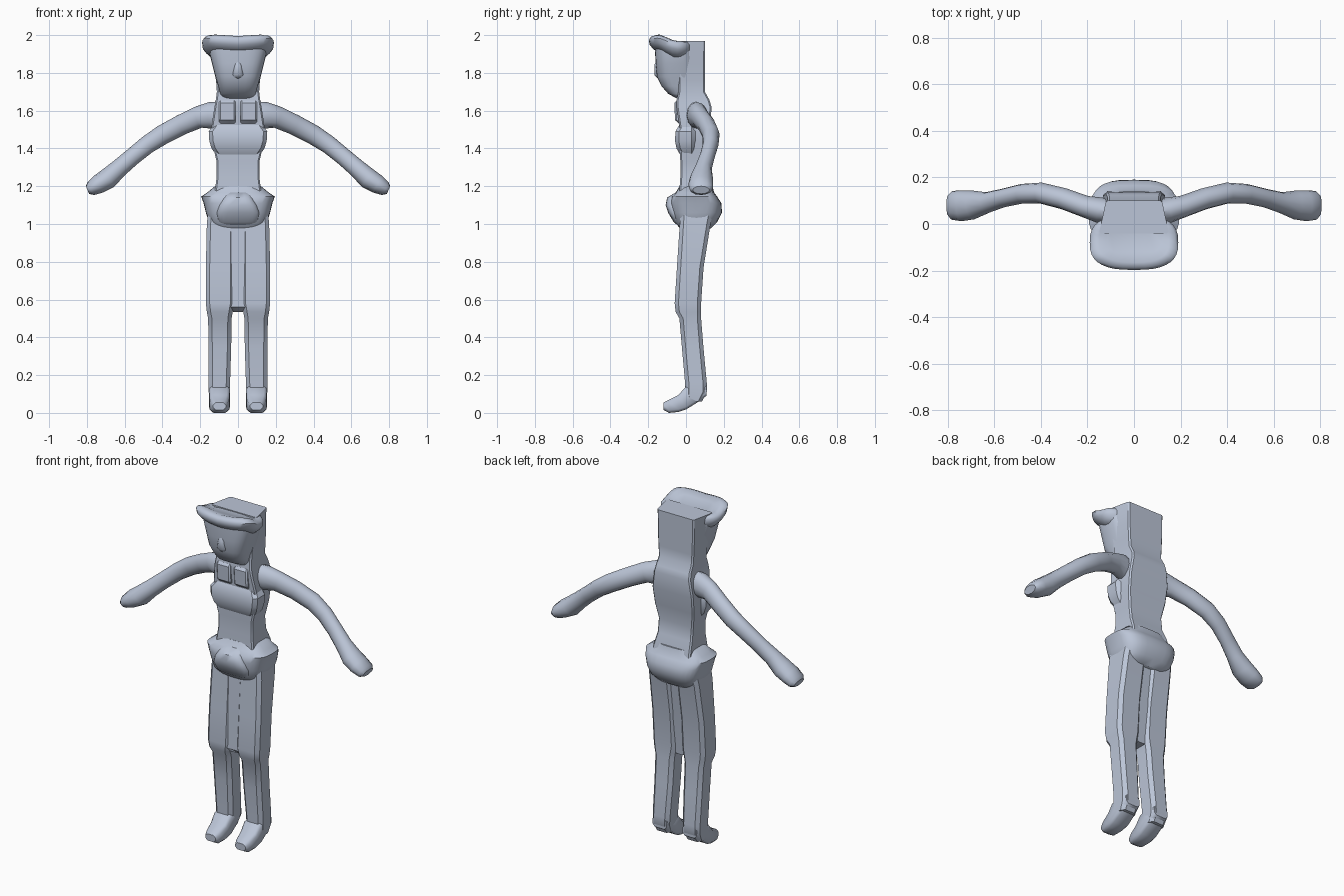
import bpy, bmesh, math
from mathutils import Vector

grey = bpy.data.materials.new("blue_grey")
grey.diffuse_color = (0.50, 0.56, 0.68, 1)


def loft(name, rings, angle=35):
    """Skin closed rings of 3D points, with capped ends."""
    bm = bmesh.new()
    rows = [[bm.verts.new(p) for p in r] for r in rings]
    n = len(rows[0])
    for a, b in zip(rows, rows[1:]):
        for i in range(n):
            bm.faces.new((a[i], a[(i + 1) % n], b[(i + 1) % n], b[i]))
    bm.faces.new(rows[0])
    bm.faces.new(rows[-1])
    bmesh.ops.recalc_face_normals(bm, faces=bm.faces)
    me = bpy.data.meshes.new(name)
    bm.to_mesh(me)
    bm.free()
    me.materials.append(grey)
    ob = bpy.data.objects.new(name, me)
    bpy.context.collection.objects.link(ob)
    bpy.ops.object.select_all(action='DESELECT')
    ob.select_set(True)
    bpy.context.view_layer.objects.active = ob
    bpy.ops.object.shade_smooth_by_angle(angle=math.radians(angle))
    return ob


def box_ring(z, x0, x1, y0, y1, c=0.012, taper=1.0, tilt=0.0):
    """Chamfered rectangle at height z; taper narrows the back, tilt raises the back."""
    pts = [(x0 + c, y0), (x1 - c, y0), (x1, y0 + c), (x1, y1 - c),
           (x1 - c, y1), (x0 + c, y1), (x0, y1 - c), (x0, y0 + c)]
    m = (x0 + x1) / 2
    out = []
    for x, y in pts:
        t = (y - y0) / (y1 - y0)
        out.append((m + (x - m) * (1 + (taper - 1) * t), y, z + tilt * t))
    return out


def oval_ring(z, w, y0, y1, p=2.6, n=28, lift=None):
    """Superellipse at height z."""
    out = []
    for i in range(n):
        a = 2 * math.pi * i / n
        c, s = math.cos(a), math.sin(a)
        x = w * math.copysign(abs(c) ** (2 / p), c)
        y = (y0 + y1) / 2 + (y1 - y0) / 2 * math.copysign(abs(s) ** (2 / p), s)
        out.append((x, y, z + (lift(x, y) if lift else 0)))
    return out


def tube(name, stations, n=12):
    """Limb along x; each station is x, y, z, half depth, half height."""
    pts = [Vector(s[:3]) for s in stations]
    rings = []
    for i, (x, y, z, ry, rz) in enumerate(stations):
        t = (pts[min(i + 1, len(pts) - 1)] - pts[max(i - 1, 0)]).normalized()
        side = Vector((0, 1, 0)) - t * t.y
        side.normalize()
        up = t.cross(side)
        rings.append([pts[i] + side * ry * math.cos(2 * math.pi * k / n)
                      + up * rz * math.sin(2 * math.pi * k / n) for k in range(n)])
    return loft(name, rings, 40)


# Squared back column: torso, neck and back of the head
loft("torso", [box_ring(z, -w, w, a, b, 0.008, t) for z, w, a, b, t in [
    (1.02, 0.13, -0.04, 0.15, 1), (1.18, 0.122, -0.035, 0.14, 1), (1.25, 0.113, -0.03, 0.11, 1),
    (1.33, 0.113, -0.03, 0.10, 1), (1.42, 0.135, -0.035, 0.115, .95), (1.52, 0.14, -0.035, 0.13, .95),
    (1.62, 0.125, -0.05, 0.135, .95), (1.655, 0.118, -0.05, 0.125, .97), (1.70, 0.112, -0.04, 0.10, 1),
    (1.76, 0.116, -0.04, 0.10, 1), (1.85, 0.135, -0.04, 0.10, .88),
    (1.92, 0.148, -0.04, 0.10, .80), (1.97, 0.15, -0.04, 0.10, .80)]], 30)

# Face: rounded front of the head, tapering to the chin
loft("face", [oval_ring(z, w, a, b, 3) for z, w, a, b in [
    (1.665, 0.08, -0.05, 0.04), (1.69, 0.095, -0.095, 0.05), (1.73, 0.105, -0.13, 0.06),
    (1.78, 0.12, -0.155, 0.06), (1.85, 0.138, -0.16, 0.06), (1.92, 0.155, -0.165, 0.05),
    (1.955, 0.155, -0.165, 0.05)]], 50)
loft("nose", [oval_ring(z, w, a, -0.10, 2.2, 12) for z, w, a in [
    (1.77, 0.03, -0.15), (1.79, 0.035, -0.168), (1.84, 0.025, -0.168), (1.87, 0.015, -0.155)]], 50)


# Cap brim: thick rolled band, curling higher at the front
def brim_lift(x, y):
    return 0.035 * min(1, max(0, (-0.06 - y) / 0.08)) - 0.012 * (1 - abs(x) / 0.19)


loft("cap_brim", [oval_ring(z, w, a, b, 2.7, 36, brim_lift) for z, w, a, b in [
    (1.885, 0.145, -0.15, 0.02), (1.905, 0.17, -0.175, 0.03), (1.925, 0.187, -0.192, 0.04),
    (1.95, 0.19, -0.197, 0.04), (1.965, 0.178, -0.187, 0.035), (1.972, 0.15, -0.165, 0.02),
    (1.965, 0.12, -0.13, 0.0)]], 50)

# Bust band and the two collar flaps
loft("bust", [box_ring(z, -w, w, a, 0.05, 0.02) for z, w, a in [
    (1.365, 0.115, -0.03), (1.40, 0.14, -0.05), (1.44, 0.152, -0.058),
    (1.49, 0.155, -0.056), (1.525, 0.13, -0.035)]])
for s in (-1, 1):
    loft("collar_flap", [box_ring(z, *sorted((s * 0.012, s * 0.10)), a, 0, 0.008) for z, a in [
        (1.53, -0.035), (1.55, -0.058), (1.64, -0.062), (1.66, -0.045)]])

# Hips: flared jacket hem, fuller at the back
loft("hips", [oval_ring(z, w, a, b, 3.2, 32) for z, w, a, b in [
    (0.975, 0.13, -0.03, 0.13), (1.01, 0.155, -0.06, 0.165), (1.06, 0.17, -0.075, 0.19),
    (1.11, 0.182, -0.082, 0.188), (1.145, 0.195, -0.075, 0.165), (1.165, 0.165, -0.055, 0.15),
    (1.20, 0.122, -0.035, 0.14)]], 45)
loft("front_pouch", [oval_ring(z, w, a, 0, 3, 20) for z, w, a in [
    (0.985, 0.07, -0.035), (1.01, 0.105, -0.065), (1.06, 0.115, -0.095),
    (1.10, 0.10, -0.108), (1.14, 0.075, -0.10), (1.17, 0.06, -0.05)]], 45)

# Web of cloth joining the thighs, with an arched lower edge
loft("thigh_web", [box_ring(z, -w, w, a, b, 0.008) for z, w, a, b in [
    (0.535, 0.025, -0.03, 0.06), (0.56, 0.06, -0.052, 0.062),
    (0.80, 0.07, -0.042, 0.085), (1.04, 0.07, -0.03, 0.12)]])

for s, side in ((-1, "left"), (1, "right")):
    # Leg: straight thigh, narrower shin
    loft(side + "_leg", [box_ring(z, *sorted((s * i, s * o)), a, b, 0.02) for z, i, o, a, b in [
        (0.06, 0.05, 0.15, 0.00, 0.085), (0.11, 0.045, 0.155, -0.005, 0.11),
        (0.16, 0.042, 0.155, -0.005, 0.11), (0.35, 0.036, 0.156, -0.022, 0.092),
        (0.50, 0.034, 0.158, -0.035, 0.08), (0.535, 0.028, 0.165, -0.055, 0.08),
        (0.58, 0.02, 0.17, -0.06, 0.08), (0.77, 0.02, 0.17, -0.048, 0.093),
        (1.00, 0.02, 0.165, -0.033, 0.13), (1.05, 0.02, 0.16, -0.03, 0.14)]])
    # Foot: lofted from heel to toe
    foot = []
    for y, w, z0, z1 in [(0.108, 0.045, 0.09, 0.15), (0.06, 0.052, 0.055, 0.15),
                         (0.0, 0.055, 0.018, 0.14), (-0.04, 0.052, 0.005, 0.095),
                         (-0.09, 0.045, 0.0, 0.07), (-0.118, 0.034, 0.015, 0.055)]:
        foot.append([(x, y, z) for x, _, z in
                     [(s * 0.098 + px, 0, pz) for px, pz, _ in box_ring(0, -w, w, z0, z1, 0.014)]])
    loft(side + "_foot", foot, 50)
    # Arm: shoulder, bent elbow, wrist and mitten hand
    tube(side + "_arm", [(s * x, y, z, ry, rz) for x, y, z, ry, rz in [
        (0.08, 0.05, 1.575, 0.05, 0.075), (0.15, 0.06, 1.575, 0.055, 0.07),
        (0.21, 0.075, 1.565, 0.047, 0.058), (0.30, 0.108, 1.525, 0.046, 0.054),
        (0.40, 0.133, 1.472, 0.045, 0.052), (0.48, 0.13, 1.42, 0.042, 0.048),
        (0.56, 0.112, 1.355, 0.04, 0.046), (0.63, 0.092, 1.295, 0.045, 0.048),
        (0.69, 0.082, 1.24, 0.062, 0.055), (0.74, 0.078, 1.21, 0.066, 0.05),
        (0.78, 0.08, 1.187, 0.062, 0.038), (0.797, 0.08, 1.18, 0.045, 0.022)]])
